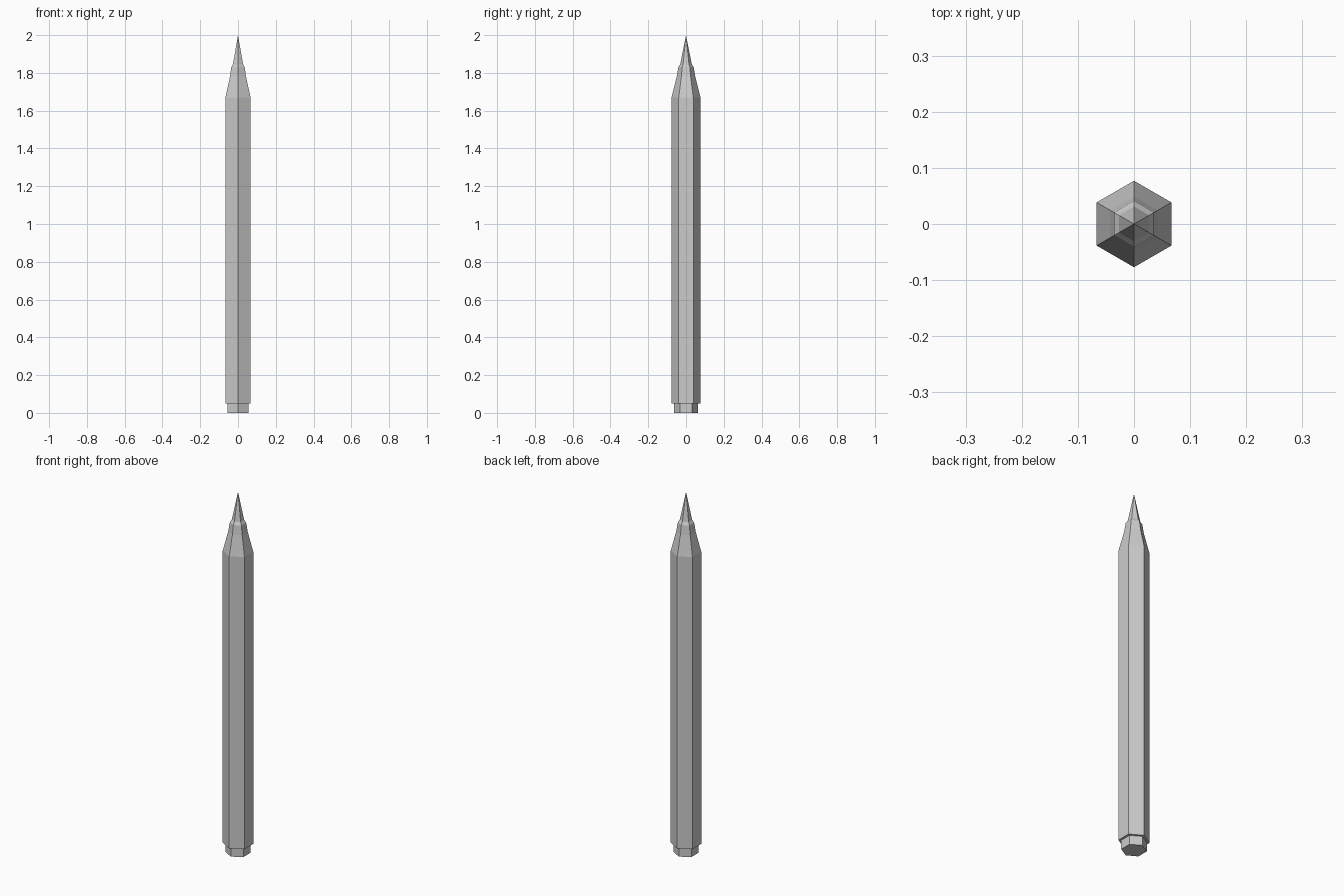
import bpy, bmesh, math

cube = bpy.data.objects.get("Cube")
if cube:
    bpy.data.objects.remove(cube, do_unlink=True)

grey = bpy.data.materials.new("plain_grey")
grey.use_nodes = True
colour = (0.6, 0.6, 0.6, 1)
grey.diffuse_color = colour
grey.node_tree.nodes["Principled BSDF"].inputs["Base Color"].default_value = colour


def hex_part(name, profile):
    """Closed six-sided solid from (corner radius, height) pairs; radius 0 is a point."""
    bm = bmesh.new()
    rings = []
    for r, z in profile:
        if r == 0:
            rings.append([bm.verts.new((0, 0, z))] * 6)
        else:
            angles = [math.radians(30 + 60 * i) for i in range(6)]
            rings.append([bm.verts.new((r * math.cos(a), r * math.sin(a), z)) for a in angles])
    for low, high in zip(rings, rings[1:]):
        for i in range(6):
            j = (i + 1) % 6
            loop = [low[i], low[j], high[j], high[i]]
            bm.faces.new(list(dict.fromkeys(loop)))
    for ring in (rings[0], rings[-1]):
        if len(set(ring)) == 6:
            bm.faces.new(ring)
    bmesh.ops.recalc_face_normals(bm, faces=bm.faces)
    mesh = bpy.data.meshes.new(name)
    bm.to_mesh(mesh)
    bm.free()
    mesh.materials.append(grey)
    obj = bpy.data.objects.new(name, mesh)
    bpy.context.collection.objects.link(obj)


# Narrow plug at the base
hex_part("end_plug", [(0.063, 0), (0.063, 0.05)])
# Long barrel with its tapered shoulder
hex_part("barrel", [(0.077, 0.05), (0.077, 1.67), (0.049, 1.78), (0.041, 1.83), (0.031, 1.845)])
# Sharp point
hex_part("tip", [(0.031, 1.845), (0, 2.0)])
